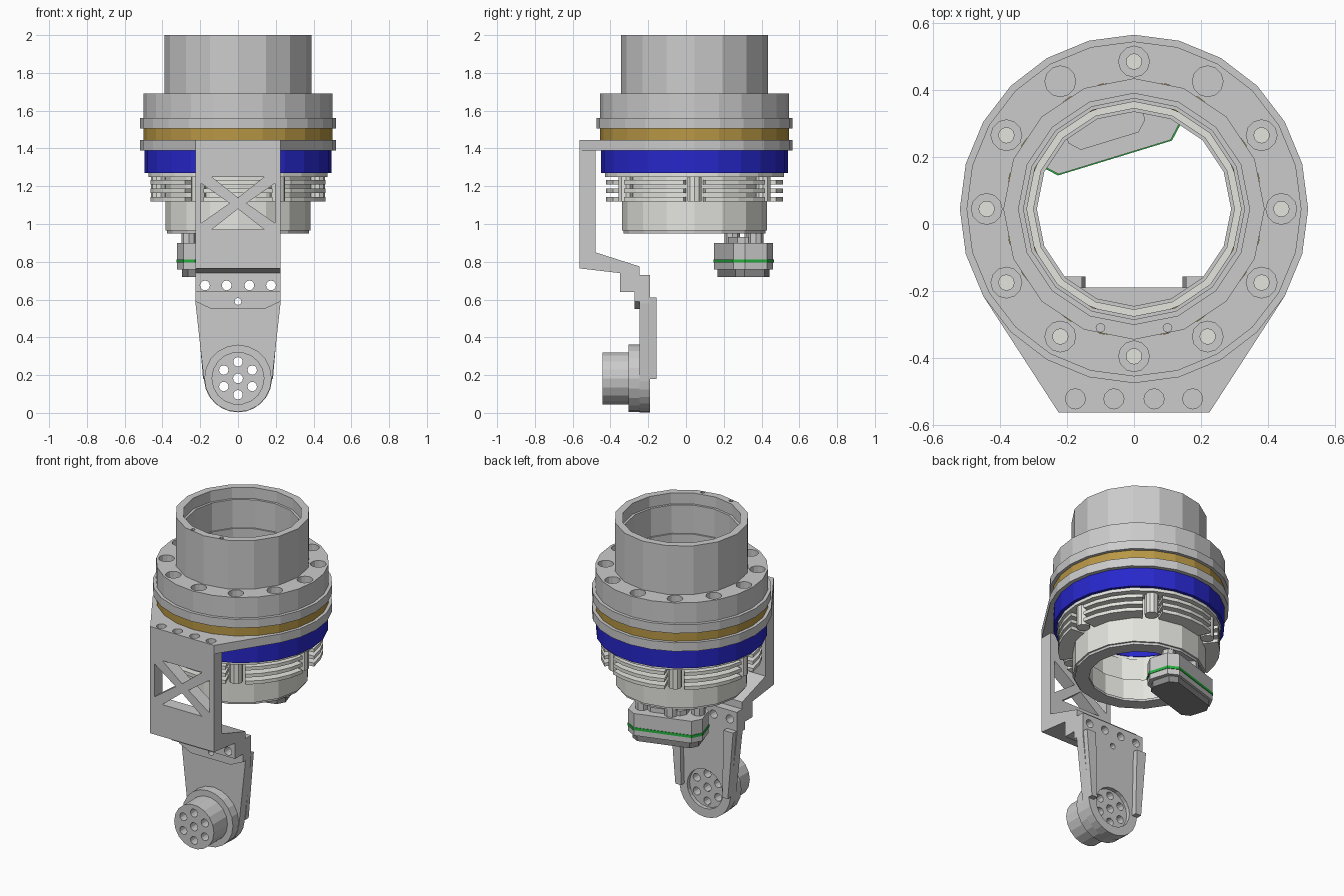
import bpy, bmesh
from math import sin, cos, pi, radians
from mathutils import Vector

if "Cube" in bpy.data.objects:
    bpy.data.objects.remove(bpy.data.objects["Cube"])

CY = 0.045  # y of the main ring axis


def finish(name, bm, mat=None):
    bmesh.ops.recalc_face_normals(bm, faces=bm.faces)
    me = bpy.data.meshes.new(name)
    bm.to_mesh(me)
    bm.free()
    ob = bpy.data.objects.new(name, me)
    bpy.context.collection.objects.link(ob)
    if mat:
        me.materials.append(mat)
    return ob


def material(name, r, g, b):
    m = bpy.data.materials.new(name)
    m.diffuse_color = (r, g, b, 1)
    m.use_nodes = True
    m.node_tree.nodes["Principled BSDF"].inputs["Base Color"].default_value = m.diffuse_color
    return m


def add_prism(bm, pts, axis, a, b):
    place = {'X': lambda p, h: (h, p[0], p[1]),
             'Y': lambda p, h: (p[0], h, p[1]),
             'Z': lambda p, h: (p[0], p[1], h)}[axis]
    lo = [bm.verts.new(place(p, a)) for p in pts]
    hi = [bm.verts.new(place(p, b)) for p in pts]
    bm.faces.new(lo)
    bm.faces.new(hi[::-1])
    n = len(pts)
    for i in range(n):
        bm.faces.new((lo[i], lo[(i + 1) % n], hi[(i + 1) % n], hi[i]))


def prism(name, shapes, axis, a, b, mat=None):
    bm = bmesh.new()
    for s in shapes:
        add_prism(bm, s, axis, a, b)
    return finish(name, bm, mat)


def arc(cx, cy, r, a0=0, a1=360, n=12):
    full = abs(a1 - a0) >= 360
    return [(cx + r * cos(radians(a0 + (a1 - a0) * i / n)),
             cy + r * sin(radians(a0 + (a1 - a0) * i / n)))
            for i in range(n if full else n + 1)]


def rect(x0, x1, y0, y1):
    return [(x0, y0), (x1, y0), (x1, y1), (x0, y1)]


def ring(name, prof, n, mat=None):
    # closed (radius, z) profile turned round the main axis
    bm = bmesh.new()
    cols = [[bm.verts.new((r * sin(2 * pi * i / n), CY + r * cos(2 * pi * i / n), z))
             for r, z in prof] for i in range(n)]
    m = len(prof)
    for i in range(n):
        p, q = cols[i], cols[(i + 1) % n]
        for j in range(m):
            k = (j + 1) % m
            bm.faces.new((p[j], q[j], q[k], p[k]))
    return finish(name, bm, mat)


def tube(name, ri, ro, z0, z1, n, mat=None):
    return ring(name, [(ri, z0), (ro, z0), (ro, z1), (ri, z1)], n, mat)


def cut(ob, *cutters):
    # boolean the shared cutters into the part and bake the result
    for c in cutters:
        c.hide_render = True
        mod = ob.modifiers.new("cut", 'BOOLEAN')
        mod.operation, mod.solver, mod.object = 'DIFFERENCE', 'EXACT', c
    bpy.context.view_layer.update()
    dg = bpy.context.evaluated_depsgraph_get()
    me = bpy.data.meshes.new_from_object(ob.evaluated_get(dg))
    ob.modifiers.clear()
    ob.data = me


blue = material("blue", 0.02, 0.02, 0.6)
gold = material("gold", 0.48, 0.31, 0.06)
green = material("green", 0.02, 0.45, 0.05)
pale = material("pale", 0.78, 0.78, 0.74)
dark = material("dark", 0.25, 0.25, 0.25)

# shared cutters
bolts = [(0.44 * cos(i * pi / 6), CY + 0.44 * sin(i * pi / 6)) for i in range(12)]
bolt_holes = prism("bolt_hole_cutter", [arc(x, y, 0.023) for x, y in bolts], 'Z', 1.2, 1.8)
bolt_seats = prism("bolt_seat_cutter", [arc(x, y, 0.046) for x, y in bolts], 'Z', 1.63, 1.8)
rim_holes = prism("rim_hole_cutter", [arc(x, -0.31, 0.013, n=8) for x in (-0.1, 0.1)], 'Z', 1.95, 2.05)
four = (-0.175, -0.06, 0.06, 0.175)
plate_holes = prism("plate_hole_cutter", [arc(x, -0.522, 0.03) for x in four], 'Z', 1.405, 1.5)
bore = prism("bore_cutter", [arc(0, CY, 0.33, n=16)], 'Z', 1.3, 1.5)
truss = prism("truss_cutter", [
    [(-0.14, 1.25), (0.14, 1.25), (0, 1.14)],
    [(-0.14, 0.97), (0, 1.08), (0.14, 0.97)],
    [(-0.195, 1.215), (-0.045, 1.11), (-0.195, 1.005)],
    [(0.195, 1.215), (0.195, 1.005), (0.045, 1.11)]], 'Y', -0.7, -0.4)
arm_holes = prism("arm_hole_cutter",
                  [arc(x, 0.675, 0.026) for x in four] + [arc(0, 0.59, 0.018)], 'Y', -0.6, -0.1)
hub_holes = prism("hub_hole_cutter", [arc(0, 0.183, 0.026)] +
                  [arc(0.087 * sin(i * pi / 3), 0.183 + 0.087 * cos(i * pi / 3), 0.025)
                   for i in range(6)], 'Y', -0.6, 0)
hub_recess = prism("hub_recess_cutter", [arc(0, 0.183, 0.125, n=20)], 'Y', -0.215, -0.1)

# top tube and bolted flange
top_tube = ring("top_tube", [(0.32, 1.51), (0.39, 1.51), (0.39, 2), (0.345, 2), (0.345, 1.93),
                             (0.33, 1.93), (0.33, 1.75), (0.32, 1.75)], 16)
cut(top_tube, rim_holes)
flange = ring("upper_flange", [(0.385, 1.505), (0.52, 1.505), (0.52, 1.56),
                               (0.5, 1.56), (0.5, 1.69), (0.385, 1.69)], 24)
cut(flange, bolt_holes, bolt_seats)

# coloured rings
gold_ring = tube("gold_ring", 0.32, 0.5, 1.445, 1.505, 24, gold)
cut(gold_ring, bolt_holes)
blue_ring = tube("blue_ring", 0.325, 0.495, 1.27, 1.39, 24, blue)
cut(blue_ring, bolt_holes)

# cooling body with fins and posts
tube("fin_plate", 0.33, 0.475, 1.25, 1.27, 24, pale)
ring("body", [(0.3, 0.965), (0.385, 0.965), (0.385, 1.25), (0.325, 1.25),
              (0.325, 1.1), (0.3, 1.1)], 16, pale)
tube("body_base", 0.29, 0.375, 0.95, 0.965, 16)
sectors = [arc(0, CY, 0.468, 60 * k + 7, 60 * k + 53, 4) +
           arc(0, CY, 0.37, 60 * k + 53, 60 * k + 7, 4) for k in range(6)]
for i, z in enumerate((1.12, 1.165, 1.21)):
    prism(f"fins_{i + 1}", sectors, 'Z', z, z + 0.022, pale)
prism("fin_posts", [arc(0.42 * cos(k * pi / 3), CY + 0.42 * sin(k * pi / 3), 0.04, n=10)
                    for k in range(6)], 'Z', 1.12, 1.25, pale)

# bracket: plate round the ring, truss wall and sloped shelf
plate = prism("bracket_plate", [arc(0, CY, 0.52, -30, 210, 16) +
                                [(-0.225, -0.563), (0.225, -0.563)]], 'Z', 1.39, 1.445)
cut(plate, bore, bolt_holes, plate_holes)
wall = prism("bracket_wall", [[(-0.563, 1.39), (-0.563, 0.765), (-0.35, 0.74), (-0.245, 0.74),
                               (-0.245, 0.775), (-0.48, 0.85), (-0.48, 1.39)]], 'X', -0.225, 0.225)
cut(wall, truss)
block = prism("bracket_foot", [[(-0.35, 0.74), (-0.35, 0.64), (-0.245, 0.64), (-0.245, 0.74)]],
              'X', -0.225, 0.225)
cut(block, arm_holes)
tongue = prism("foot_tongue", [[(-0.225, 0.64), (-0.225, 0.59), (-0.14, 0.55), (0.14, 0.55),
                                (0.225, 0.59), (0.225, 0.64)]], 'Y', -0.272, -0.245)
cut(tongue, arm_holes)

# lower arm with back ribs
arm = prism("arm", [[(0.225, 0.73), (-0.225, 0.73), (-0.225, 0.58)] +
                    arc(0, 0.183, 0.18, 185, 355, 12) + [(0.225, 0.58)]], 'Y', -0.247, -0.19)
cut(arm, arm_holes, hub_holes, hub_recess)
prism("arm_ribs", [[(s * 0.222, 0.61), (s * 0.185, 0.18), (s * 0.145, 0.18), (s * 0.155, 0.61)]
                   for s in (-1, 1)], 'Y', -0.19, -0.157)

# drive hub
collar = prism("hub_collar", [arc(0, 0.183, 0.178, n=20)], 'Y', -0.305, -0.247)
cut(collar, hub_holes)
drum = prism("hub_drum", [arc(0, 0.183, 0.14, n=18)], 'Y', -0.443, -0.305)
cut(drum, hub_holes)


# sensor box hung under the body
def box_outline(hl, hw, c, ang=radians(17), cx=-0.09, cy=0.305):
    pts = [(hl, -hw + c), (hl, hw - c), (hl - c, hw), (-hl + c, hw),
           (-hl, hw - c), (-hl, -hw + c), (-hl + c, -hw), (hl - c, -hw)]
    return [(cx + x * cos(ang) - y * sin(ang), cy + x * sin(ang) + y * cos(ang)) for x, y in pts]


prism("sensor_bottom", [box_outline(0.2, 0.095, 0.04)], 'Z', 0.72, 0.76, dark)
prism("sensor_lower", [box_outline(0.225, 0.11, 0.05)], 'Z', 0.76, 0.795)
prism("sensor_board", [box_outline(0.228, 0.113, 0.05)], 'Z', 0.795, 0.812, green)
prism("sensor_upper", [box_outline(0.225, 0.11, 0.05)], 'Z', 0.812, 0.9)
prism("sensor_neck", [box_outline(0.12, 0.06, 0.03)], 'Z', 0.9, 0.93)
prism("sensor_mounts", [arc(-0.26, 0.245, 0.04, n=8), arc(0.05, 0.37, 0.04, n=8),
                        arc(-0.14, 0.35, 0.04, n=8)], 'Z', 0.9, 0.955)

# remove the cutters once every part is baked
for ob in [o for o in bpy.data.objects if "cutter" in o.name]:
    bpy.data.objects.remove(ob, do_unlink=True)
